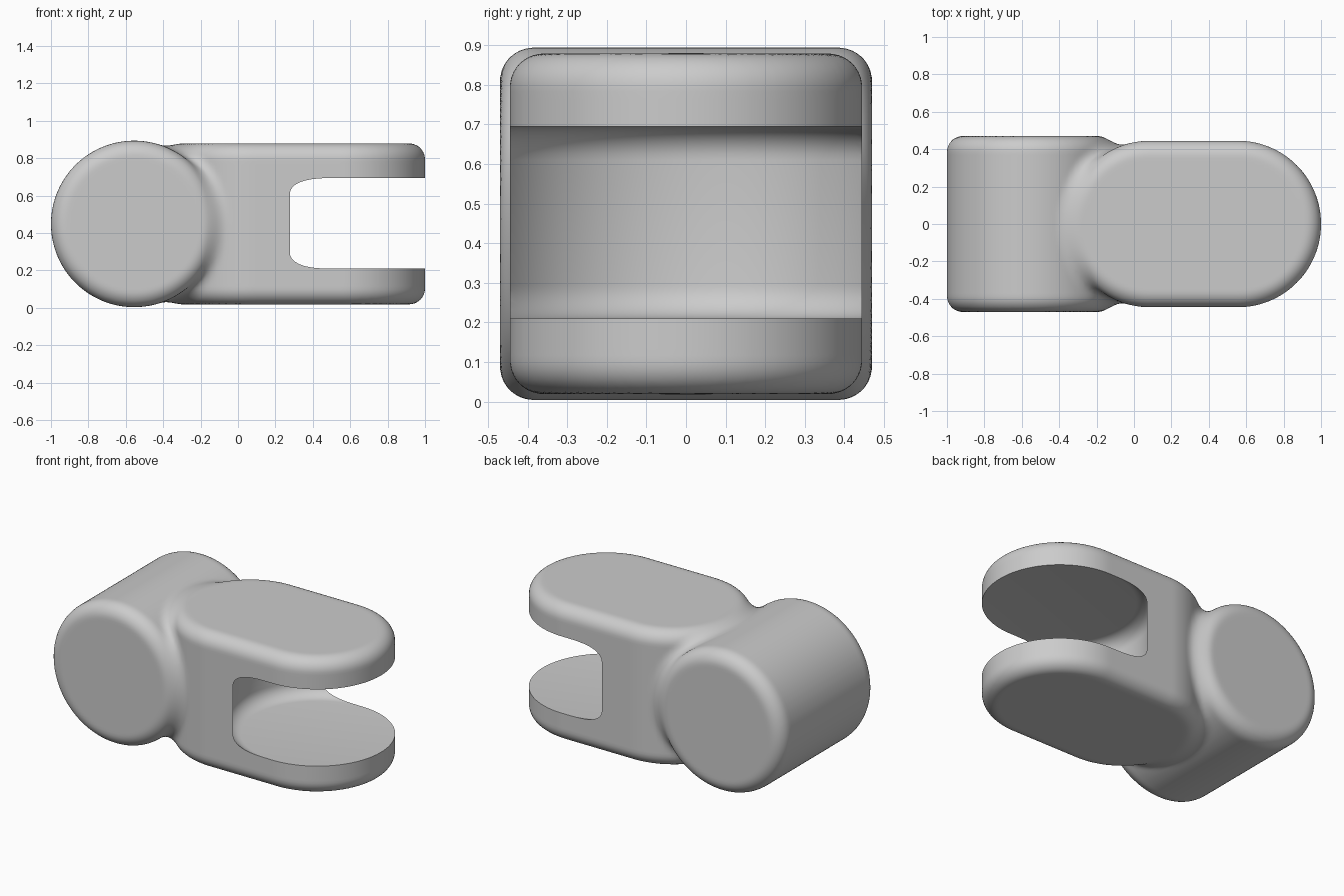
import bpy, bmesh, math
from math import hypot
from mathutils import Vector

MID_Z = 0.449
BARREL_X, BARREL_R, BARREL_HALF = -0.555, 0.445, 0.47
ARM_X0, ARM_X1, ARM_R, ARM_HALF = 0.085, 0.555, 0.445, 0.43
EDGE, FILLET = 0.085, 0.08

cube = bpy.data.objects.get("Cube")
if cube:
    bpy.data.objects.remove(cube, do_unlink=True)

grey = bpy.data.materials.new("plain_grey")
grey.use_nodes = True
grey.diffuse_color = (0.6, 0.6, 0.6, 1)
grey.node_tree.nodes["Principled BSDF"].inputs["Base Color"].default_value = (0.6, 0.6, 0.6, 1)


def rounded(radial, axial, edge):
    """Distance to a solid with a rounded rim, from its side and cap distances."""
    a, b = radial + edge, axial + edge
    return min(max(a, b), 0) + hypot(max(a, 0), max(b, 0)) - edge


def surface(p):
    """Distance to the barrel and arm joined by a round fillet."""
    z = p.z - MID_Z
    barrel = rounded(hypot(p.x - BARREL_X, z) - BARREL_R, abs(p.y) - BARREL_HALF, EDGE)
    near_x = min(max(p.x, ARM_X0), ARM_X1)
    arm = rounded(hypot(p.x - near_x, p.y) - ARM_R, abs(z) - ARM_HALF, EDGE)
    return max(FILLET, min(barrel, arm)) - hypot(max(FILLET - barrel, 0), max(FILLET - arm, 0)) \
        if min(barrel, arm) > -FILLET else min(barrel, arm)


def add_object(name, bm):
    bmesh.ops.recalc_face_normals(bm, faces=bm.faces)
    mesh = bpy.data.meshes.new(name)
    bm.to_mesh(mesh)
    bm.free()
    mesh.materials.append(grey)
    obj = bpy.data.objects.new(name, mesh)
    bpy.context.collection.objects.link(obj)
    return obj


def apply_modifiers(obj):
    bpy.ops.object.select_all(action='DESELECT')
    obj.select_set(True)
    bpy.context.view_layer.objects.active = obj
    for mod in list(obj.modifiers):
        bpy.ops.object.modifier_apply(modifier=mod.name)


def prism(outline, axis, half):
    """Close an outline into a solid reaching half its depth to each side."""
    bm = bmesh.new()
    start = [bm.verts.new(Vector(p) - axis * half) for p in outline]
    face = bm.faces.new(start)
    moved = bmesh.ops.extrude_face_region(bm, geom=[face])["geom"]
    bmesh.ops.translate(bm, verts=[v for v in moved if isinstance(v, bmesh.types.BMVert)],
                        vec=axis * half * 2)
    return bm


def arc(start, count):
    return [start + math.pi * i / count for i in range(count + 1)]


# Barrel lying across the hinge, and upright arm with two round ends
barrel_outline = [(BARREL_X + BARREL_R * math.cos(t), 0, MID_Z + BARREL_R * math.sin(t))
                  for t in arc(0, 48)[:-1] + arc(math.pi, 48)[:-1]]
arm_outline = [(x + ARM_R * math.cos(t), ARM_R * math.sin(t), MID_Z)
               for x, start in ((ARM_X1, -math.pi / 2), (ARM_X0, math.pi / 2))
               for t in arc(start, 48)]
body = add_object("hinge_body", prism(barrel_outline, Vector((0, 1, 0)), BARREL_HALF))
arm = add_object("arm_helper", prism(arm_outline, Vector((0, 0, 1)), ARM_HALF))
arm.hide_render = True

join = body.modifiers.new("join", 'BOOLEAN')
join.operation, join.object, join.solver = 'UNION', arm, 'EXACT'
remesh = body.modifiers.new("even_faces", 'REMESH')
remesh.mode, remesh.voxel_size = 'VOXEL', 0.018
apply_modifiers(body)
bpy.data.objects.remove(arm, do_unlink=True)

# Draw the skin onto the rounded, filleted shape
STEP = 0.001
axes = [Vector((STEP, 0, 0)), Vector((0, STEP, 0)), Vector((0, 0, STEP))]
for vert in body.data.vertices:
    p = vert.co.copy()
    for _ in range(4):
        slope = Vector([(surface(p + a) - surface(p - a)) / (2 * STEP) for a in axes])
        if slope.length > 0.1:
            p -= slope * (surface(p) / slope.length_squared)
    vert.co = p

# Round slot between the two plates, with soft inner corners
SLOT_R, SLOT_HALF, SLOT_EDGE = 0.525, 0.243, 0.085
bm = bmesh.new()
bmesh.ops.create_cone(bm, cap_ends=True, segments=96, radius1=SLOT_R, radius2=SLOT_R,
                      depth=SLOT_HALF * 2)
rims = [e for e in bm.edges if abs(e.verts[0].co.z - e.verts[1].co.z) < 0.01]
bmesh.ops.bevel(bm, geom=rims, offset=SLOT_EDGE, segments=8, profile=0.5, affect='EDGES')
bmesh.ops.translate(bm, verts=bm.verts, vec=(ARM_X1, 0, MID_Z + 0.003))
slot = add_object("slot_cutter", bm)
slot.hide_render = True
cut = body.modifiers.new("slot", 'BOOLEAN')
cut.operation, cut.object, cut.solver = 'DIFFERENCE', slot, 'EXACT'
apply_modifiers(body)
bpy.data.objects.remove(slot, do_unlink=True)

body.data.materials.clear()
body.data.materials.append(grey)
for poly in body.data.polygons:
    poly.material_index = 0
bpy.ops.object.shade_smooth_by_angle(angle=math.radians(35))
